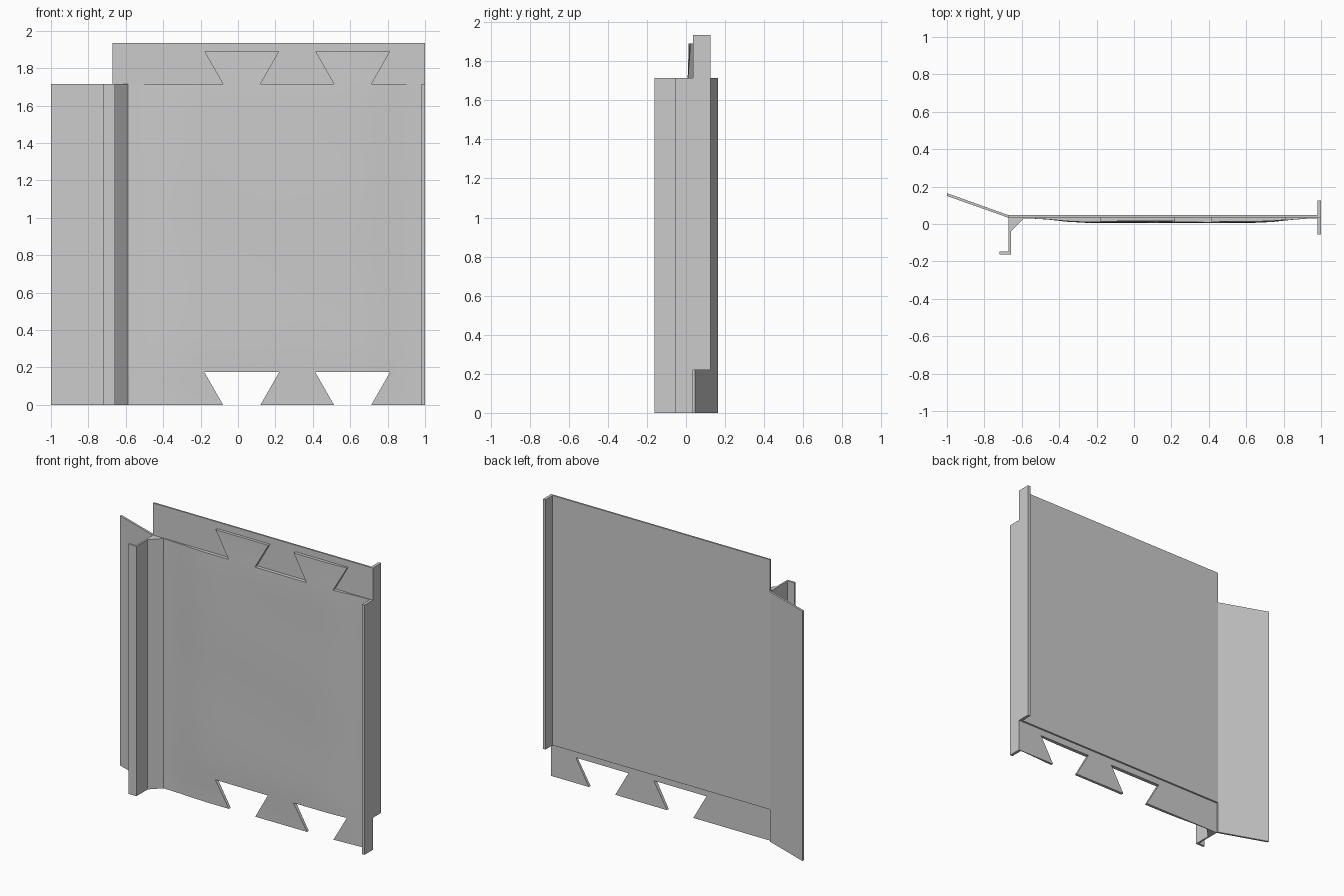
import bpy, bmesh, math
from mathutils import Vector

cube = bpy.data.objects.get("Cube")
if cube:
    bpy.data.objects.remove(cube, do_unlink=True)

grey = bpy.data.materials.new("plain_grey")
grey.use_nodes = True
colour = (0.6, 0.6, 0.6, 1)
grey.diffuse_color = colour
grey.node_tree.nodes["Principled BSDF"].inputs["Base Color"].default_value = colour

HEIGHT, TOP, LAP = 1.715, 1.935, 0.22
LEFT, RIGHT = -0.67, 0.98
SEAM, BACK = 0.035, 0.047


def finish(bm, name):
    bmesh.ops.recalc_face_normals(bm, faces=bm.faces[:])
    mesh = bpy.data.meshes.new(name)
    bm.to_mesh(mesh)
    bm.free()
    mesh.materials.append(grey)
    obj = bpy.data.objects.new(name, mesh)
    bpy.context.collection.objects.link(obj)
    return obj


def prism(name, points, offset):
    """Extrude a closed outline of 3D points by an offset."""
    bm = bmesh.new()
    face = bm.faces.new([bm.verts.new(p) for p in points])
    new = bmesh.ops.extrude_face_region(bm, geom=[face])["geom"]
    bmesh.ops.translate(bm, vec=offset, verts=[v for v in new if isinstance(v, bmesh.types.BMVert)])
    return finish(bm, name)


def upright(name, plan, z0=0, z1=HEIGHT):
    return prism(name, [(x, y, z0) for x, y in plan], (0, 0, z1 - z0))


# Flat backing sheet, raised above the bottom edge
upright("backing_sheet", [(LEFT, SEAM), (RIGHT, SEAM), (RIGHT, BACK), (LEFT, BACK)], LAP, TOP)

# Slanted wing and hooked lip with its gusset on the right-hand edge
upright("slanted_wing", [(-1, 0.15), (LEFT, 0.033), (LEFT, BACK), (-1, 0.165)])
upright("hooked_lip", [(-0.72, -0.162), (-0.658, -0.162), (-0.658, -0.04), (-0.588, 0.03),
                       (-0.588, SEAM), (LEFT, SEAM), (LEFT, -0.147), (-0.72, -0.147)])

# Stepped edge strip on the left-hand edge
steps = [(-0.055, 0), (SEAM, 0), (SEAM, LAP), (0.125, LAP),
         (0.125, TOP), (SEAM, TOP), (SEAM, HEIGHT), (-0.055, HEIGHT)]
prism("edge_strip", [(RIGHT, y, z) for y, z in steps], (0.02, 0, 0))


# Bulged front panel with matching dovetail sockets and tabs
def dovetail(centre, z, rise):
    return [(centre - 0.1, z), (centre - 0.2, z + rise), (centre + 0.2, z + rise), (centre + 0.1, z)]


centres = (0.02, 0.613)
outline = [(-0.588, 0)]
for c in centres:
    outline += dovetail(c, 0, 0.175)
outline += [(RIGHT, 0), (RIGHT, HEIGHT)]
for c in reversed(centres):
    outline += reversed(dovetail(c, HEIGHT, 0.175))
outline.append((-0.588, HEIGHT))


def ease(t):
    t = min(max(t, 0), 1)
    return t * t * (3 - 2 * t)


def front_depth(x, z):
    side = ease((x + 0.56) / 0.3) * ease((0.96 - x) / 0.3)
    ends = 0.65 + 0.35 * ease(z / 0.3) * ease((1.89 - z) / 0.3)
    ripple = 0.002 * math.sin(4 * x + 3 * z) * math.sin(5 * z - 2 * x)
    return 0.03 - side * (0.023 * ends + ripple)


bm = bmesh.new()
bm.faces.new([bm.verts.new((x, SEAM, z)) for x, z in outline])
for axis, start, count in ((Vector((1, 0, 0)), -0.56, 16), (Vector((0, 0, 1)), 0.055, 19)):
    for i in range(count):
        bmesh.ops.bisect_plane(bm, geom=bm.verts[:] + bm.edges[:] + bm.faces[:],
                               plane_co=axis * (start + 0.1 * i), plane_no=axis)
new = bmesh.ops.extrude_face_region(bm, geom=bm.faces[:], use_keep_orig=True)["geom"]
for v in new:
    if isinstance(v, bmesh.types.BMVert):
        v.co.y = front_depth(v.co.x, v.co.z)
panel = finish(bm, "dovetailed_panel")
bpy.context.view_layer.objects.active = panel
panel.select_set(True)
bpy.ops.object.shade_smooth_by_angle(angle=math.radians(30))
